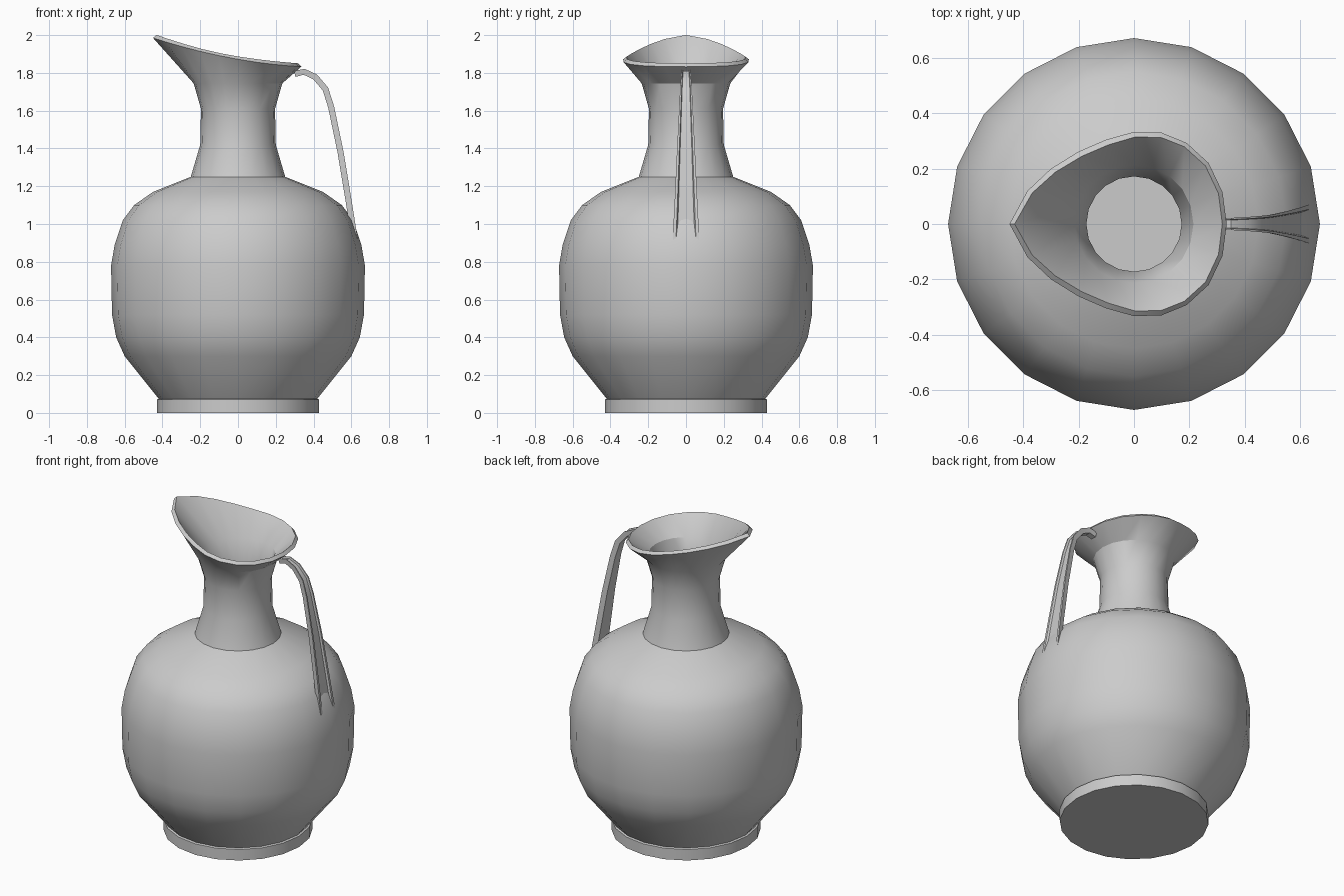
import bpy, bmesh, math
from mathutils import Vector

cube = bpy.data.objects.get("Cube")
if cube:
    bpy.data.objects.remove(cube, do_unlink=True)

SIDES = 20
grey = bpy.data.materials.new("plain grey clay")
grey.use_nodes = True
colour = (0.6, 0.6, 0.6, 1)
grey.diffuse_color = colour
grey.node_tree.nodes["Principled BSDF"].inputs["Base Color"].default_value = colour


def finish(bm, name, wall_thickness=0):
    """Turn a bmesh into a shaded object, optionally with an inner wall."""
    mesh = bpy.data.meshes.new(name)
    bm.to_mesh(mesh)
    bm.free()
    mesh.materials.append(grey)
    obj = bpy.data.objects.new(name, mesh)
    bpy.context.collection.objects.link(obj)
    bpy.ops.object.select_all(action='DESELECT')
    obj.select_set(True)
    bpy.context.view_layer.objects.active = obj
    if wall_thickness:
        wall = obj.modifiers.new("wall", 'SOLIDIFY')
        wall.thickness = wall_thickness
        wall.offset = -1
        bpy.ops.object.modifier_apply(modifier=wall.name)
    bpy.ops.object.shade_smooth_by_angle(angle=math.radians(32))


def loft(bm, loops):
    """Join closed loops of points with quads and return the vertex loops."""
    rings = [[bm.verts.new(p) for p in loop] for loop in loops]
    for a, b in zip(rings, rings[1:]):
        n = len(a)
        for i in range(n):
            j = (i + 1) % n
            bm.faces.new((a[i], a[j], b[j], b[i]))
    return rings


def circle(r, z):
    return [(r * math.cos(math.tau * i / SIDES), r * math.sin(math.tau * i / SIDES), z)
            for i in range(SIDES)]


# Jug: foot, round belly, narrow neck
profile = [(0.43, 0), (0.43, 0.07), (0.42, 0.075),
           (0.6, 0.3), (0.645, 0.4), (0.667, 0.52), (0.672, 0.78),
           (0.653, 0.89), (0.61, 1.02), (0.55, 1.1), (0.45, 1.17), (0.25, 1.25),
           (0.2, 1.42), (0.196, 1.61), (0.235, 1.745)]
loops = [circle(r, z) for r, z in profile]

# Pouring lip: half outline mirrored front to back, rising towards the spout
half = [(0.335, 0), (0.32, 0.115), (0.27, 0.22), (0.19, 0.293), (0.1, 0.33), (0, 0.333),
        (-0.1, 0.305), (-0.2, 0.262), (-0.3, 0.2), (-0.385, 0.12), (-0.45, 0)]
outline = half + [(x, -y) for x, y in half[-2:0:-1]]
loops.append([(x, y, 1.872 - 0.175 * x + 0.17 * x * x) for x, y in outline])

bm = bmesh.new()
rings = loft(bm, loops)
bm.faces.new(rings[0][::-1])
finish(bm, "jug_body", 0.024)

# Handle: grooved strap that widens towards the belly (x, z, half width)
path = [(0.3, 1.796, 0.02), (0.35, 1.808, 0.022), (0.41, 1.78, 0.026), (0.465, 1.715, 0.031),
        (0.495, 1.62, 0.036), (0.545, 1.38, 0.048), (0.588, 1.12, 0.06),
        (0.618, 0.93, 0.07), (0.627, 0.85, 0.07)]
section = [(-1, 0.014), (-0.75, 0.014), (-0.65, 0.002), (0.65, 0.002),
           (0.75, 0.014), (1, 0.014), (0.85, -0.018), (-0.85, -0.018)]
strap = []
for i, (x, z, w) in enumerate(path):
    a, b = path[max(i - 1, 0)], path[min(i + 1, len(path) - 1)]
    along = Vector((b[0] - a[0], 0, b[1] - a[1])).normalized()
    out = Vector((-along.z, 0, along.x))
    strap.append([Vector((x, s * w, z)) + out * n for s, n in section])
bm = bmesh.new()
rings = loft(bm, strap)
bm.faces.new(rings[0])
bm.faces.new(rings[-1])
bmesh.ops.recalc_face_normals(bm, faces=bm.faces)
finish(bm, "handle")
